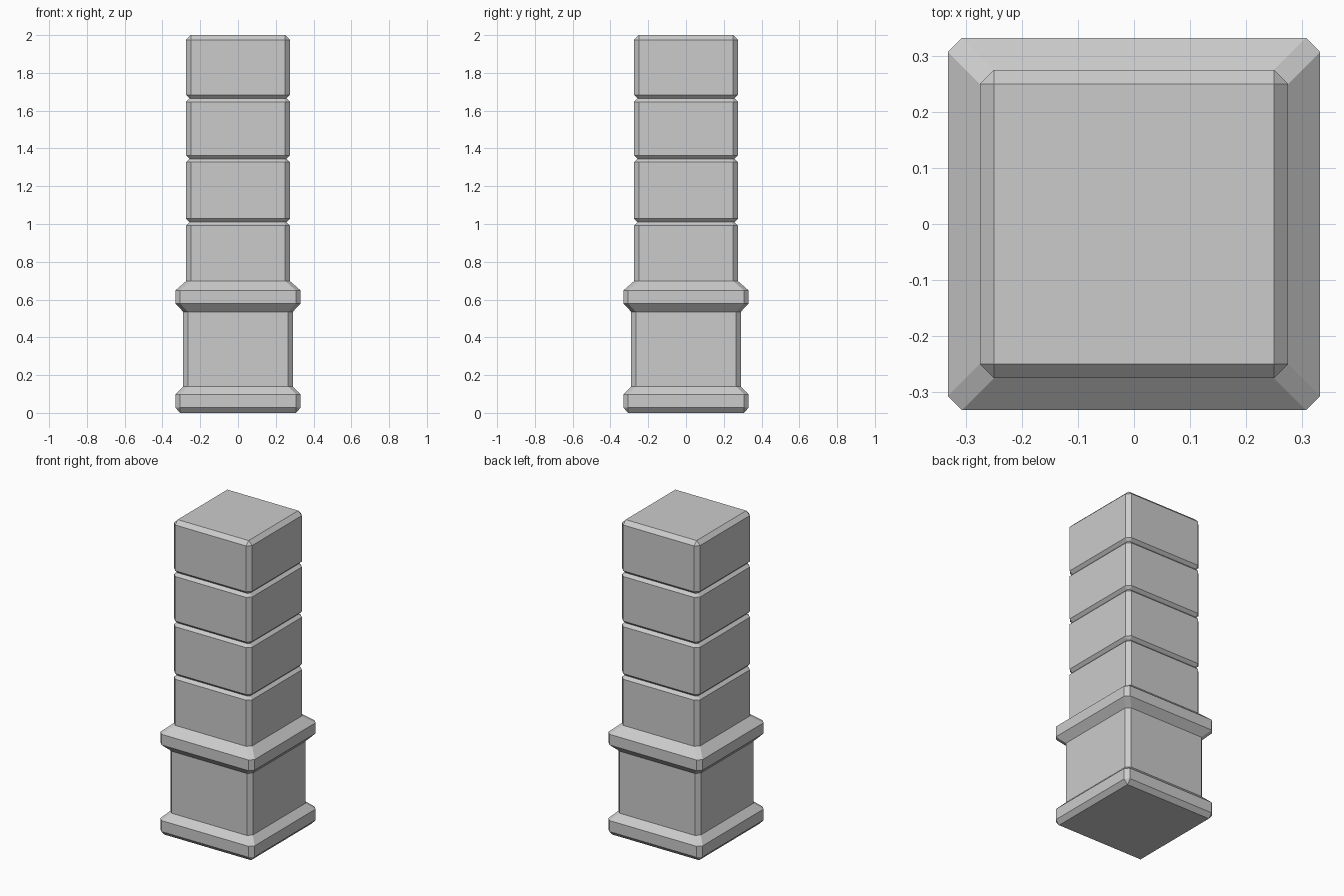
import bpy
import bmesh

# Remove the default cube
cube = bpy.data.objects.get("Cube")
if cube:
    bpy.data.objects.remove(cube, do_unlink=True)

# Plain stone colour
stone = bpy.data.materials.new("grey_stone")
stone.use_nodes = True
colour = (0.6, 0.6, 0.6, 1)
stone.diffuse_color = colour
stone.node_tree.nodes["Principled BSDF"].inputs["Base Color"].default_value = colour


def loft(name, profile, cap_bottom=False, cap_top=False):
    """Stack corner-cut square rings given as (z, half width, corner cut)."""
    bm = bmesh.new()
    rings = []
    for z, h, c in profile:
        k = h - c
        outline = [(k, -h), (h, -k), (h, k), (k, h),
                   (-k, h), (-h, k), (-h, -k), (-k, -h)]
        rings.append([bm.verts.new((x, y, z)) for x, y in outline])
    for low, high in zip(rings, rings[1:]):
        for i in range(8):
            j = (i + 1) % 8
            bm.faces.new((low[i], low[j], high[j], high[i]))
    if cap_bottom:
        bm.faces.new(rings[0][::-1])
    if cap_top:
        bm.faces.new(rings[-1])
    # Merge corners whose cut is zero
    bmesh.ops.remove_doubles(bm, verts=bm.verts, dist=0.0005)
    mesh = bpy.data.meshes.new(name)
    bm.to_mesh(mesh)
    bm.free()
    mesh.materials.append(stone)
    obj = bpy.data.objects.new(name, mesh)
    bpy.context.collection.objects.link(obj)
    return obj


CUT = 0.025
WIDE, DIE, SHAFT = 0.332, 0.29, 0.275

# Pedestal: plinth, die and cornice
loft("plinth", [(0, WIDE - CUT, 0), (0.028, WIDE, CUT),
                (0.098, WIDE, CUT), (0.14, DIE, CUT)], cap_bottom=True)
loft("pedestal_die", [(0.14, DIE, CUT), (0.535, DIE, CUT)])
loft("cornice", [(0.535, DIE, CUT), (0.58, WIDE, CUT),
                 (0.648, WIDE, CUT), (0.698, SHAFT, CUT)])

# Shaft: four blocks meeting in shallow grooves
joints = [0.698, 1.01, 1.345, 1.665, 2.0]
groove = 0.018
for n in range(4):
    low, high = joints[n], joints[n + 1]
    last = n == 3
    profile = [(low, SHAFT, CUT)] if n == 0 else [
        (low, SHAFT - groove, 0.012), (low + groove, SHAFT, CUT)]
    if last:
        profile += [(high - CUT, SHAFT, CUT), (high, SHAFT - CUT, 0)]
    else:
        profile += [(high - groove, SHAFT, CUT), (high, SHAFT - groove, 0.012)]
    loft(f"shaft_block_{n + 1}", profile, cap_top=last)
